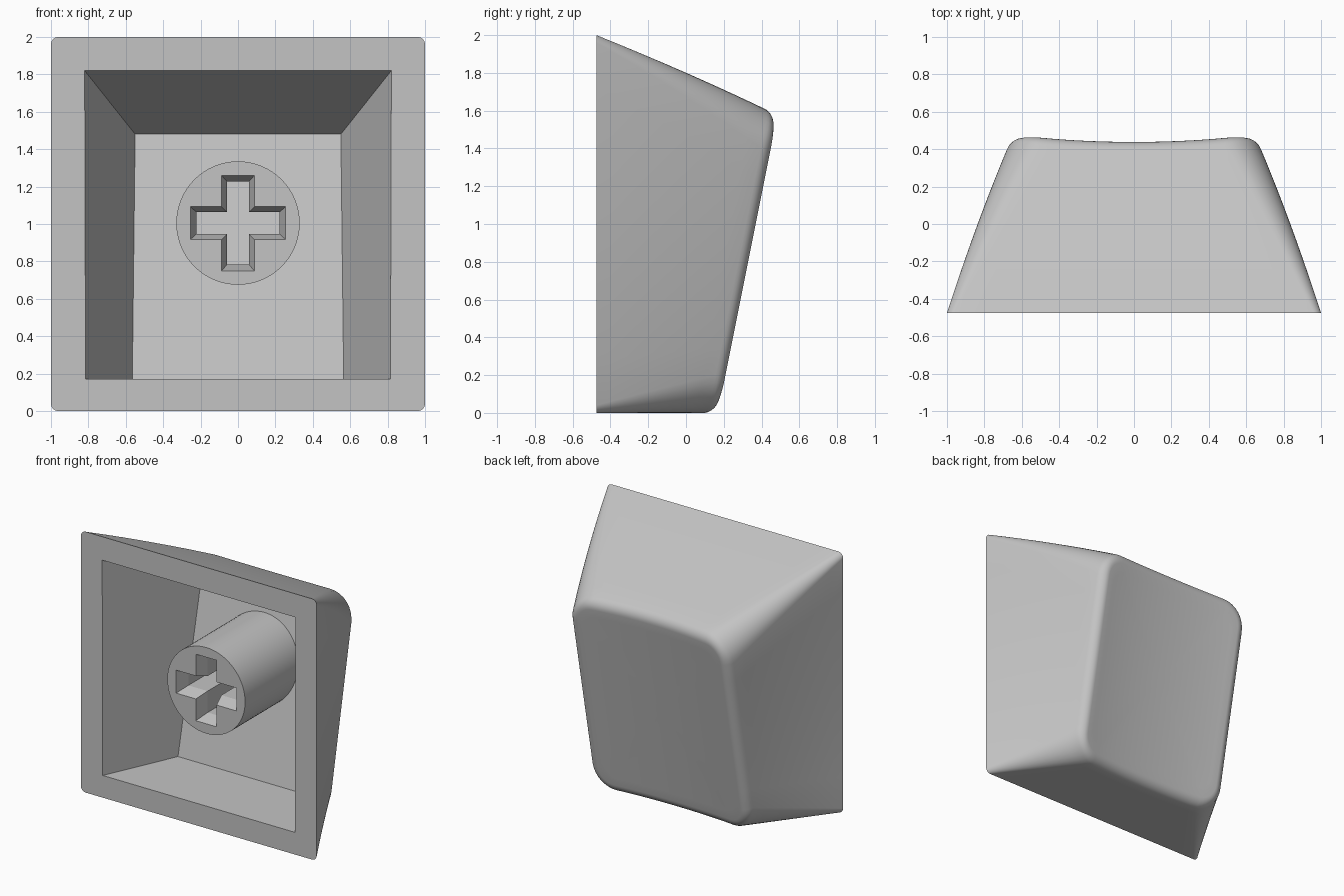
import bpy, bmesh, math
from mathutils import Vector

RIM = -0.475                       # y of the open rim


def lerp(a, b, t):
    return a + (b - a) * t


def top_plane(z):                  # sloped top, where the edge rounding begins
    return 0.117 + 0.2 * z


def ceiling(z):                    # inner ceiling, parallel to the top
    return 0.045 + 0.206 * z


cube = bpy.data.objects.get("Cube")
if cube:
    bpy.data.objects.remove(cube, do_unlink=True)

grey = bpy.data.materials.new("light grey plastic")
grey.use_nodes = True
colour = (0.55, 0.55, 0.55, 1)
grey.diffuse_color = colour
grey.node_tree.nodes["Principled BSDF"].inputs["Base Color"].default_value = colour


def finish(bm, name, angle):
    bmesh.ops.recalc_face_normals(bm, faces=bm.faces)
    mesh = bpy.data.meshes.new(name)
    bm.to_mesh(mesh)
    bm.free()
    mesh.materials.append(grey)
    obj = bpy.data.objects.new(name, mesh)
    bpy.context.collection.objects.link(obj)
    bpy.ops.object.select_all(action='DESELECT')
    obj.select_set(True)
    bpy.context.view_layer.objects.active = obj
    bpy.ops.object.shade_smooth_by_angle(angle=math.radians(angle))
    return obj


def add_loop(bm, points):
    return [bm.verts.new(p) for p in points]


def skin(bm, a, b):
    for i in range(len(a)):
        j = (i + 1) % len(a)
        bm.faces.new((a[i], a[j], b[j], b[i]))


def fill_between(bm, *loops):
    edges = []
    for loop in loops:
        for i, v in enumerate(loop):
            w = loop[(i + 1) % len(loop)]
            edges.append(bm.edges.get((v, w)) or bm.edges.new((v, w)))
    bmesh.ops.triangle_fill(bm, use_beauty=True, edges=edges)


# Rounded rectangle outline: straight-part position plus corner direction
outline = []
corners = [(1, 1), (-1, 1), (-1, -1), (1, -1)]
ARC = 8
for k, (cx, cz) in enumerate(corners):
    for i in range(ARC + 1):
        a = math.pi / 2 * (k + i / ARC)
        outline.append((cx, cz, math.cos(a), math.sin(a)))
    nx, nz = corners[(k + 1) % 4]
    steps = 16 if k % 2 == 0 else 8
    a = math.pi / 2 * (k + 1)
    for i in range(1, steps):
        f = i / steps
        outline.append((lerp(cx, nx, f), lerp(cz, nz, f), math.cos(a), math.sin(a)))


def place(spot, t, inset=0.0, rise=0.0, scale=1.0):
    ex, ez, nx, nz = spot

    def section(t):
        w, h = lerp(1, 0.68, t) - inset, lerp(1, 0.8, t) - inset
        r = lerp(0.04, 0.2, t) - inset
        x = (ex * (w - r) + nx * r) * scale
        z = lerp(1, 0.8, t) + (ez * (h - r) + nz * r) * scale
        return x, z

    # the shallow scoop shortens the walls towards the middle
    x, z = section(t)
    scoop = 0.04 * max(0, 1 - (x / 0.62) ** 2)
    t *= 1 - scoop / (top_plane(z) - RIM)
    x, z = section(t)
    y = lerp(RIM, top_plane(z), t)
    return Vector((x, y + 0.98 * rise, z - 0.196 * rise))


# Cap shell: tapered walls, rounded edge, scooped top
bm = bmesh.new()
sections = [dict(t=i / 10) for i in range(11)]
start, radius = math.radians(20), 0.08
for i in range(1, 7):
    a = lerp(start, math.pi / 2, i / 6)
    edge = dict(t=1, inset=radius * (math.cos(start) - math.cos(a)),
                rise=radius * (math.sin(a) - math.sin(start)))
    sections.append(edge)
sections += [dict(edge, scale=1 - i / 12) for i in range(1, 12)]

rings = [add_loop(bm, [place(s, **sec) for s in outline]) for sec in sections]
for a, b in zip(rings, rings[1:]):
    skin(bm, a, b)
bm.faces.new(rings[-1])

# Hollow inside with its flat rim
mouth = add_loop(bm, [(-0.815, RIM, 0.17), (0.815, RIM, 0.17),
                      (0.82, RIM, 1.82), (-0.82, RIM, 1.82)])
inner = add_loop(bm, [(x, ceiling(z), z) for x, z in
                      ((-0.565, 0.17), (0.565, 0.17), (0.55, 1.48), (-0.55, 1.48))])
fill_between(bm, rings[0], mouth)
skin(bm, mouth, inner)
bm.faces.new(inner)
finish(bm, "cap_shell", 40)

# Round stem with a cross-shaped socket
STEM_FRONT, STEM_Z = -0.385, 1.005


def cross(length, width):
    pts = []
    for k in range(4):
        c, s = round(math.cos(k * math.pi / 2)), round(math.sin(k * math.pi / 2))
        for x, z in ((length, -width), (length, width), (width, width)):
            pts.append((x * c - z * s, STEM_Z + x * s + z * c))
    return pts


bm = bmesh.new()
circle = [(0.33 * math.cos(a), STEM_Z + 0.33 * math.sin(a))
          for a in (math.tau * i / 64 for i in range(64))]
front = add_loop(bm, [(x, STEM_FRONT, z) for x, z in circle])
back = add_loop(bm, [(x, ceiling(z), z) for x, z in circle])
skin(bm, front, back)
socket_edge = add_loop(bm, [(x, STEM_FRONT, z) for x, z in cross(0.255, 0.088)])
socket_neck = add_loop(bm, [(x, STEM_FRONT + 0.1, z) for x, z in cross(0.222, 0.058)])
socket_end = add_loop(bm, [(x, ceiling(z), z) for x, z in cross(0.222, 0.058)])
fill_between(bm, front, socket_edge)
skin(bm, socket_edge, socket_neck)
skin(bm, socket_neck, socket_end)
finish(bm, "stem", 12)
